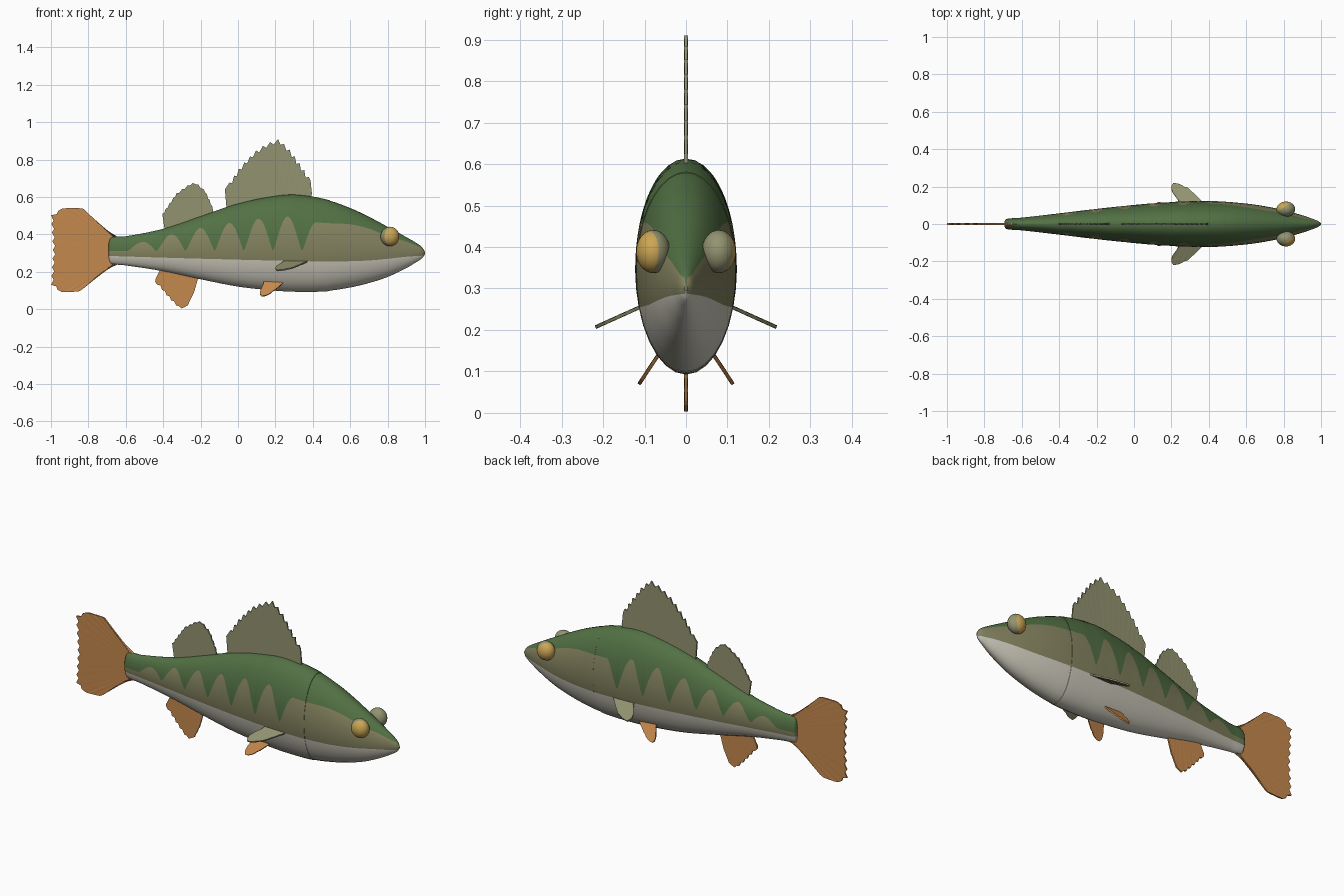
import bpy, bmesh, math
from mathutils import Vector, Matrix

if "Cube" in bpy.data.objects:
    bpy.data.objects.remove(bpy.data.objects["Cube"], do_unlink=True)


def material(name, rgb):
    m = bpy.data.materials.new(name)
    m.use_nodes = True
    m.diffuse_color = (*rgb, 1)
    m.node_tree.nodes["Principled BSDF"].inputs["Base Color"].default_value = (*rgb, 1)
    return m


GREEN = material("back green", (0.085, 0.165, 0.058))
OLIVE = material("flank olive", (0.23, 0.225, 0.115))
CREAM = material("belly cream", (0.61, 0.59, 0.50))
FIN = material("fin olive", (0.29, 0.29, 0.165))
ORANGE = material("fin orange", (0.56, 0.25, 0.075))
YELLOW = material("iris yellow", (0.60, 0.38, 0.09))


def finish(name, bm, mats, angle=35):
    bmesh.ops.recalc_face_normals(bm, faces=bm.faces)
    me = bpy.data.meshes.new(name)
    bm.to_mesh(me)
    bm.free()
    for m in mats:
        me.materials.append(m)
    me.shade_smooth()
    me.set_sharp_from_angle(angle=math.radians(angle))
    ob = bpy.data.objects.new(name, me)
    bpy.context.collection.objects.link(ob)
    return ob


def curve(points, x):
    """Smooth interpolation through rows of (x, values...)."""
    n = len(points)
    x = min(max(x, points[0][0]), points[-1][0])
    i = next(k for k in range(n - 1) if x <= points[k + 1][0])

    def slope(k, c):
        a, b = points[max(k - 1, 0)], points[min(k + 1, n - 1)]
        return (b[c] - a[c]) / (b[0] - a[0])

    p, q = points[i], points[i + 1]
    h = q[0] - p[0]
    t = (x - p[0]) / h
    out = []
    for c in range(1, len(p)):
        out.append((1 + 2 * t) * (1 - t) ** 2 * p[c] + t * (1 - t) ** 2 * h * slope(i, c)
                   + t * t * (3 - 2 * t) * q[c] + t * t * (t - 1) * h * slope(i + 1, c))
    return out


# Body stations: x, top, bottom, half width
SHAPE = [(-0.692, 0.35, 0.28, 0.014), (-0.685, 0.378, 0.25, 0.025), (-0.66, 0.388, 0.24, 0.03),
         (-0.6, 0.39, 0.234, 0.034), (-0.4, 0.43, 0.203, 0.057), (-0.2, 0.497, 0.16, 0.081),
         (0, 0.565, 0.121, 0.102), (0.2, 0.606, 0.099, 0.118), (0.32, 0.612, 0.093, 0.122),
         (0.48, 0.585, 0.096, 0.121), (0.6, 0.543, 0.114, 0.111), (0.7, 0.496, 0.138, 0.096),
         (0.8, 0.442, 0.171, 0.075), (0.9, 0.386, 0.219, 0.047), (0.95, 0.357, 0.249, 0.03),
         (0.985, 0.331, 0.273, 0.016), (1, 0.306, 0.294, 0.004)]
BELLY = [(-0.7, 0.285), (-0.2, 0.27), (0.48, 0.255), (0.7, 0.26), (0.9, 0.28), (1, 0.287)]
ARCHES = [(-0.7, 0.34), (-0.51, 0.36), (-0.36, 0.40), (-0.055, 0.46), (0.265, 0.495),
          (0.42, 0.465), (0.6, 0.455), (0.7, 0.432), (0.8, 0.393), (0.9, 0.362), (1, 0.322)]


def saddle_edge(x):
    """Lower edge of the green back, scalloped into bars."""
    phase = (x + 0.515) / 0.156
    if phase < -0.5:
        wave = 0
    elif phase > 6:
        wave = 1
    else:
        wave = (0.5 + 0.5 * math.cos(math.tau * phase)) ** 0.6
    return 0.31 + (curve(ARCHES, x)[0] - 0.31) * wave


def loft(name, sections):
    """Skin elliptical rings whose rows follow the colour borders."""
    bm = bmesh.new()
    rings = []
    for x, size in sections:
        top, bottom, w = curve(SHAPE, x)
        mid, h = (top + bottom) / 2, (top - bottom) / 2

        def angle_at(z):
            return math.acos(min(max((z - mid) / h, -0.97), 0.97))

        low = angle_at(curve(BELLY, x)[0])
        high = min(angle_at(saddle_edge(x)), low - 0.02)
        stops = [high * k / 6 for k in range(6)]
        stops += [high + (low - high) * k / 4 for k in range(4)]
        stops += [low + (math.pi - low) * k / 6 for k in range(7)]
        stops += [-a for a in reversed(stops[1:-1])]
        rings.append([bm.verts.new((x, w * size * math.sin(a), mid + h * size * math.cos(a)))
                      for a in stops])
    n = len(rings[0])
    for a, b in zip(rings, rings[1:]):
        for k in range(n):
            f = bm.faces.new((a[k], a[(k + 1) % n], b[(k + 1) % n], b[k]))
            row = min(k, n - 1 - k)
            f.material_index = 0 if row < 6 else 1 if row < 10 else 2
    for ring in (rings[0], rings[-1]):
        bm.faces.new(ring).material_index = 1
    return finish(name, bm, (GREEN, OLIVE, CREAM))


def steps(a, b, n):
    return [a + (b - a) * k / n for k in range(n + 1)]


# Trunk ends in a small gill ridge that overlaps the head
loft("body", [(x, 1) for x in steps(-0.692, -0.66, 8) + steps(-0.655, 0.485, 190)]
     + [(0.492, 0.997), (0.496, 0.97)])
loft("head", [(x, 0.99) for x in steps(0.46, 0.95, 60) + steps(0.955, 1, 14)])


def along(path, t):
    """Point at fraction t of a polyline's length."""
    pts = [Vector(p) for p in path]
    left = t * sum((b - a).length for a, b in zip(pts, pts[1:]))
    for a, b in zip(pts, pts[1:]):
        d = (b - a).length
        if left <= d:
            return a.lerp(b, left / d)
        left -= d
    return pts[-1]


def fin(name, base, edge, rays, mat, notch=0.0, span=(0, 1), origin=(0, 0, 0), up=(0, 0, 1)):
    """Thin ribbed fin fanned between a base line and an outer edge."""
    bm = bmesh.new()
    o, v = Vector(origin), Vector(up).normalized()
    u = Vector((1, 0, 0))
    normal = u.cross(v)
    cols = []
    count = rays * 2
    for i in range(count + 1):
        t = i / count
        b, e = along(base, t), along(edge, t)
        if i % 2 and span[0] < t < span[1]:
            e = e + (b - e).normalized() * notch
        half = 0.0032 if i % 2 else 0.0045
        cols.append([bm.verts.new(o + u * p.x + v * p.y + normal * s)
                     for p, s in ((b, half), (e, half), (e, -half), (b, -half))])
    for a, c in zip(cols, cols[1:]):
        for k in range(4):
            bm.faces.new((a[k], a[(k + 1) % 4], c[(k + 1) % 4], c[k]))
    bm.faces.new(cols[0])
    bm.faces.new(cols[-1])
    return finish(name, bm, (mat,))


# Fins on the centre line
fin("spiny_dorsal_fin", [(-0.06, 0.52), (0.2, 0.58), (0.39, 0.57)],
    [(-0.07, 0.64), (0.01, 0.76), (0.09, 0.845), (0.16, 0.89), (0.22, 0.912), (0.28, 0.85),
     (0.33, 0.78), (0.387, 0.695), (0.395, 0.62)], 17, FIN, 0.022, (0.03, 0.9))
fin("soft_dorsal_fin", [(-0.39, 0.41), (-0.13, 0.50)],
    [(-0.405, 0.51), (-0.33, 0.62), (-0.255, 0.672), (-0.225, 0.677), (-0.175, 0.635),
     (-0.14, 0.56), (-0.132, 0.52)], 13, FIN, 0.009, (0.03, 0.9))
fin("tail_fin", [(-0.64, 0.385), (-0.64, 0.24)],
    [(-0.69, 0.41), (-0.75, 0.46), (-0.83, 0.54), (-0.935, 0.54), (-1, 0.505), (-0.99, 0.31),
     (-1, 0.125), (-0.94, 0.09), (-0.845, 0.095), (-0.75, 0.18), (-0.69, 0.225)],
    24, ORANGE, 0.014, (0.3, 0.7))
fin("anal_fin", [(-0.41, 0.22), (-0.215, 0.19)],
    [(-0.425, 0.195), (-0.447, 0.15), (-0.365, 0.055), (-0.31, 0.0), (-0.27, 0.018),
     (-0.235, 0.09), (-0.215, 0.16)], 12, ORANGE, 0.01, (0.2, 0.6))

# Paired fins and eyes; the right side is -y
for side, word in ((-1, "right"), (1, "left")):
    fin("pectoral_fin_" + word, [(0.375, -0.01), (0.25, -0.01)],
        [(0.375, 0.01), (0.29, 0.10), (0.225, 0.132), (0.2, 0.128), (0.2, 0.085), (0.24, 0.025)],
        8, FIN, 0.003, (0.3, 0.8), (0, side * 0.1, 0.26), (0, side * 0.91, -0.41))
    fin("pelvic_fin_" + word, [(0.25, -0.01), (0.14, -0.01)],
        [(0.245, 0.008), (0.2, 0.055), (0.16, 0.09), (0.125, 0.1), (0.115, 0.075), (0.135, 0.02)],
        7, ORANGE, 0.003, (0.3, 0.8), (0, side * 0.06, 0.15), (0, side * 0.55, -0.83))

    bm = bmesh.new()
    bmesh.ops.create_uvsphere(bm, u_segments=28, v_segments=20, radius=1)
    for f in bm.faces:
        f.material_index = 1 if f.calc_center_median().z > 0.25 else 0
    gaze = Vector((-side * 0.6, side * 0.8, 0)).to_track_quat("Z", "Y").to_matrix().to_4x4()
    bm.transform(Matrix.Translation((0.812, side * 0.079, 0.389))
                 @ Matrix.Diagonal((0.05, 0.041, 0.052, 1)) @ gaze)
    finish("eye_" + word, bm, (FIN, YELLOW), 60)
